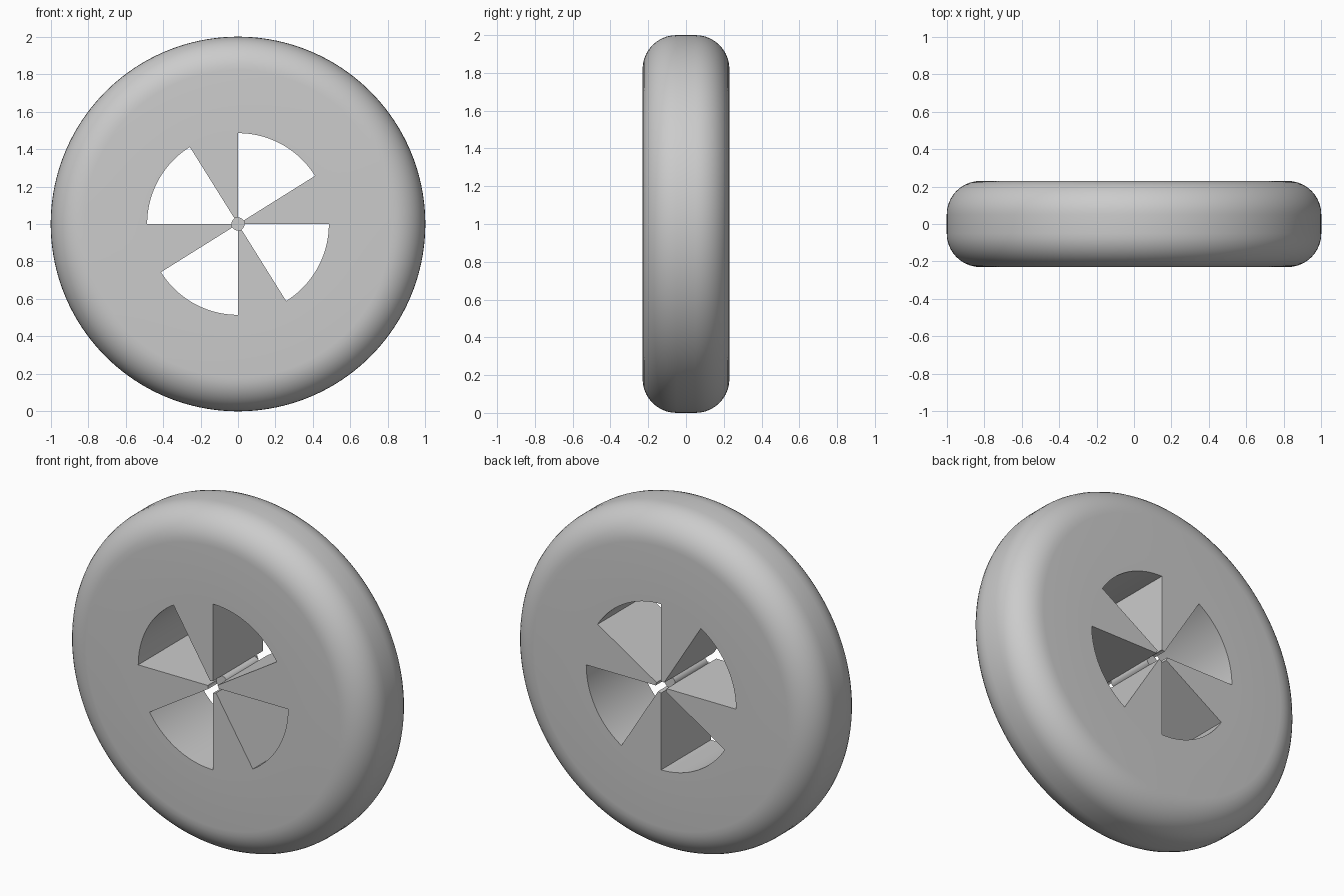
import bpy, bmesh, math

if "Cube" in bpy.data.objects:
    bpy.data.objects.remove(bpy.data.objects["Cube"], do_unlink=True)

RADIUS, HALF, CORNER = 1.0, 0.23, 0.18
HOLE_R, BORE_R = 0.485, 0.035
COLUMNS, QUARTER, SPOKE = 180, 45, 16   # angular steps: all, per quarter, per spoke

grey = bpy.data.materials.new("light_grey")
grey.use_nodes = True
grey.diffuse_color = (0.6, 0.6, 0.6, 1)
grey.node_tree.nodes["Principled BSDF"].inputs["Base Color"].default_value = (0.6, 0.6, 0.6, 1)


def finish(name, bm):
    bmesh.ops.recalc_face_normals(bm, faces=bm.faces)
    mesh = bpy.data.meshes.new(name)
    bm.to_mesh(mesh)
    bm.free()
    mesh.materials.append(grey)
    obj = bpy.data.objects.new(name, mesh)
    bpy.context.collection.objects.link(obj)
    bpy.ops.object.select_all(action='DESELECT')
    obj.select_set(True)
    bpy.context.view_layer.objects.active = obj
    bpy.ops.object.shade_smooth_by_angle(angle=math.radians(30))
    return obj


# Rim cross-section (radius, y): front inner edge, rounded tread, back inner edge
arc = [(RADIUS - CORNER + CORNER * math.sin(t), -HALF + CORNER - CORNER * math.cos(t))
       for t in (math.pi / 2 * k / 10 for k in range(11))]
profile = [(HOLE_R, -HALF)] + arc + [(r, -y) for r, y in reversed(arc)] + [(HOLE_R, HALF)]

# Wheel disc with four wedge openings
bm = bmesh.new()


def point(r, y, column):
    a = 2 * math.pi * column / COLUMNS
    return bm.verts.new((r * math.cos(a), y, RADIUS + r * math.sin(a)))


rings = [[point(r, y, c) for r, y in profile] for c in range(COLUMNS)]
bore = {c: (point(BORE_R, -HALF, c), point(BORE_R, HALF, c))
        for c in range(COLUMNS) if c % QUARTER <= SPOKE}

for c in range(COLUMNS):
    n = (c + 1) % COLUMNS
    a, b = rings[c], rings[n]
    for k in range(len(profile) - 1):
        bm.faces.new((a[k], a[k + 1], b[k + 1], b[k]))
    step = c % QUARTER
    if step < SPOKE:
        # spoke front, back and bore wall
        bm.faces.new((a[0], b[0], bore[n][0], bore[c][0]))
        bm.faces.new((a[-1], b[-1], bore[n][1], bore[c][1]))
        bm.faces.new((bore[c][0], bore[n][0], bore[n][1], bore[c][1]))
    else:
        # curved outer wall of an opening
        bm.faces.new((a[0], b[0], b[-1], a[-1]))
    if step in (0, SPOKE):
        # straight side wall of a spoke
        bm.faces.new((a[0], a[-1], bore[c][1], bore[c][0]))
finish("wheel_disc", bm)

# Centre pin, recessed in the bore
bm = bmesh.new()
bmesh.ops.create_cone(bm, cap_ends=True, segments=32, radius1=BORE_R, radius2=BORE_R, depth=0.3)
pin = finish("centre_pin", bm)
pin.rotation_euler.x = math.pi / 2
pin.location.z = RADIUS
